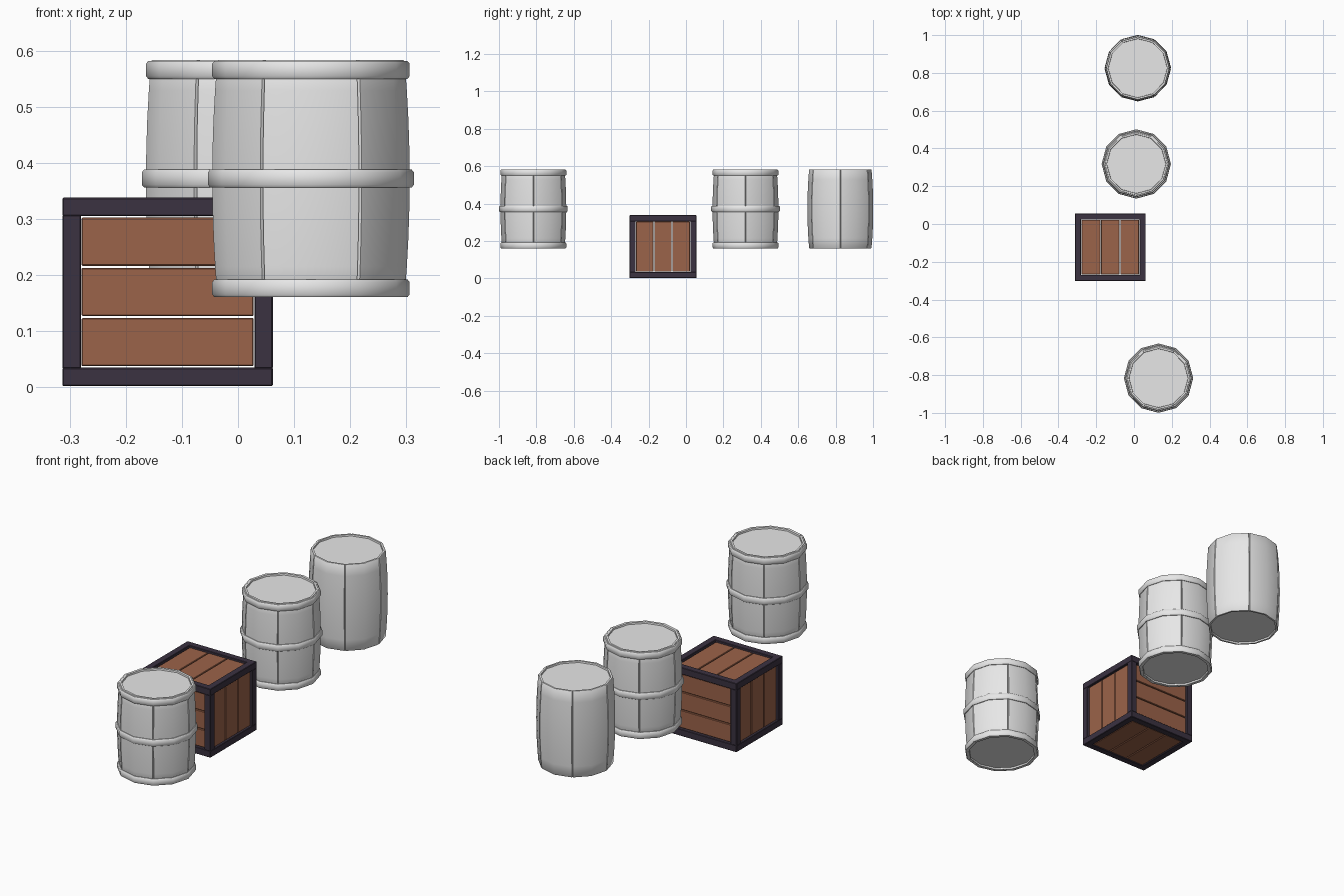
import bpy, bmesh, math
from mathutils import Matrix

if "Cube" in bpy.data.objects:
    bpy.data.objects.remove(bpy.data.objects["Cube"])


def material(name, rgb):
    m = bpy.data.materials.new(name)
    m.diffuse_color = (*rgb, 1)
    m.use_nodes = True
    m.node_tree.nodes["Principled BSDF"].inputs["Base Color"].default_value = m.diffuse_color
    return m


GREY = material("light grey", (0.8, 0.8, 0.8))
BROWN = material("brown wood", (0.33, 0.125, 0.067))
DARK = material("dark frame", (0.043, 0.032, 0.053))


def finish(name, bm, mat, smooth=None):
    bmesh.ops.recalc_face_normals(bm, faces=bm.faces)
    me = bpy.data.meshes.new(name)
    bm.to_mesh(me)
    bm.free()
    me.materials.append(mat)
    ob = bpy.data.objects.new(name, me)
    bpy.context.collection.objects.link(ob)
    if smooth:
        bpy.ops.object.select_all(action='DESELECT')
        ob.select_set(True)
        bpy.context.view_layer.objects.active = ob
        bpy.ops.object.shade_smooth_by_angle(angle=math.radians(smooth))
    return ob


def box(name, lo, hi, mat, bevel):
    bm = bmesh.new()
    size = [h - l for l, h in zip(lo, hi)]
    mid = [(h + l) / 2 for l, h in zip(lo, hi)]
    bmesh.ops.create_cube(bm, size=1, matrix=Matrix.Translation(mid) @ Matrix.Diagonal((*size, 1)))
    bmesh.ops.bevel(bm, geom=bm.edges[:], offset=bevel, segments=1, affect='EDGES')
    return finish(name, bm, mat)


def lathe(name, cx, cy, profile, angles, closed, mat):
    """Spin (radius, z) points; angles holds (degrees, inward offset)."""
    bm = bmesh.new()
    cols = []
    for deg, inset in angles:
        a = math.radians(deg)
        cols.append([bm.verts.new((cx + (r - inset * k) * math.cos(a),
                                   cy + (r - inset * k) * math.sin(a), z))
                     for r, z, k in profile])
    n, m = len(cols), len(profile)
    for i in range(n):
        p, q = cols[i], cols[(i + 1) % n]
        for j in range(m if closed else m - 1):
            k = (j + 1) % m
            bm.faces.new((p[j], q[j], q[k], p[k]))
    if not closed:
        bm.faces.new([c[0] for c in cols])
        bm.faces.new([c[-1] for c in cols])
    return finish(name, bm, mat, 40)


# Barrels: six grooved staves, recessed lids, optional hoops
Z0, Z1 = 0.161, 0.583
stave_angles = []
for s in range(6):
    stave_angles += [(60 * s, 0.006), (60 * s + 0.9, 0), (60 * s + 30, 0), (60 * s + 59.1, 0)]
wall = []
for i in range(9):
    t = i / 8
    wall.append((0.167 + 0.009 * (1 - (2 * t - 1) ** 2), Z0 + 0.002 + t * (Z1 - Z0 - 0.004), 1))
body = [(0.155, Z0 + 0.008, 0), (0.156, Z0, 0), (0.165, Z0, 1)] + wall + \
       [(0.165, Z1, 1), (0.156, Z1, 0), (0.155, Z1 - 0.008, 0)]
hoop_angles = [(30 * i, 0) for i in range(12)]


def barrel(name, cx, cy, hoops):
    lathe(name + "_staves", cx, cy, body, stave_angles, False, GREY)
    if not hoops:
        return
    for part, z, r in (("bottom", 0.1765, 0.168), ("middle", 0.372, 0.1755), ("top", 0.5655, 0.168)):
        section = [(r - 0.006, z - 0.016, 0), (r + 0.004, z - 0.016, 0), (r + 0.008, z - 0.011, 0),
                   (r + 0.008, z + 0.011, 0), (r + 0.004, z + 0.016, 0), (r - 0.006, z + 0.016, 0)]
        lathe(f"{name}_{part}_hoop", cx, cy, section, hoop_angles, True, GREY)


barrel("front_barrel", 0.13, -0.816, True)
barrel("middle_barrel", 0.012, 0.318, True)
barrel("back_barrel", 0.02, 0.825, False)

# Crate frame: twelve beams
LO, HI = (-0.313, -0.302, 0.002), (0.062, 0.056, 0.338)
B = 0.033
for axis in range(3):
    u, v = [a for a in range(3) if a != axis]
    for su in (0, 1):
        for sv in (0, 1):
            lo, hi = list(LO), list(HI)
            for a, s in ((u, su), (v, sv)):
                if s:
                    lo[a] = HI[a] - B
                else:
                    hi[a] = LO[a] + B
            if axis == 2:  # posts fit between the horizontal beams
                lo[2] += B - 0.002
                hi[2] -= B - 0.002
            box(f"frame_beam_{'xyz'[axis]}_{su}{sv}", lo, hi, DARK, 0.002)

# Crate planks: three per side; (face normal axis, axis the planks are split along)
for axis, split in ((1, 2), (0, 1), (2, 0)):
    for side in (0, 1):
        for i in range(3):
            lo = [l + B + 0.001 for l in LO]
            hi = [h - B - 0.001 for h in HI]
            step = (hi[split] - lo[split]) / 3
            start = lo[split]
            lo[split] = start + i * step + 0.0018
            hi[split] = start + (i + 1) * step - 0.0018
            recess = 0.002 if axis == 2 and side == 0 else 0.009
            if side:
                hi[axis] = HI[axis] - recess
                lo[axis] = hi[axis] - 0.018
            else:
                lo[axis] = LO[axis] + recess
                hi[axis] = lo[axis] + 0.018
            box(f"plank_{'xyz'[axis]}{side}_{i}", lo, hi, BROWN, 0.002)
